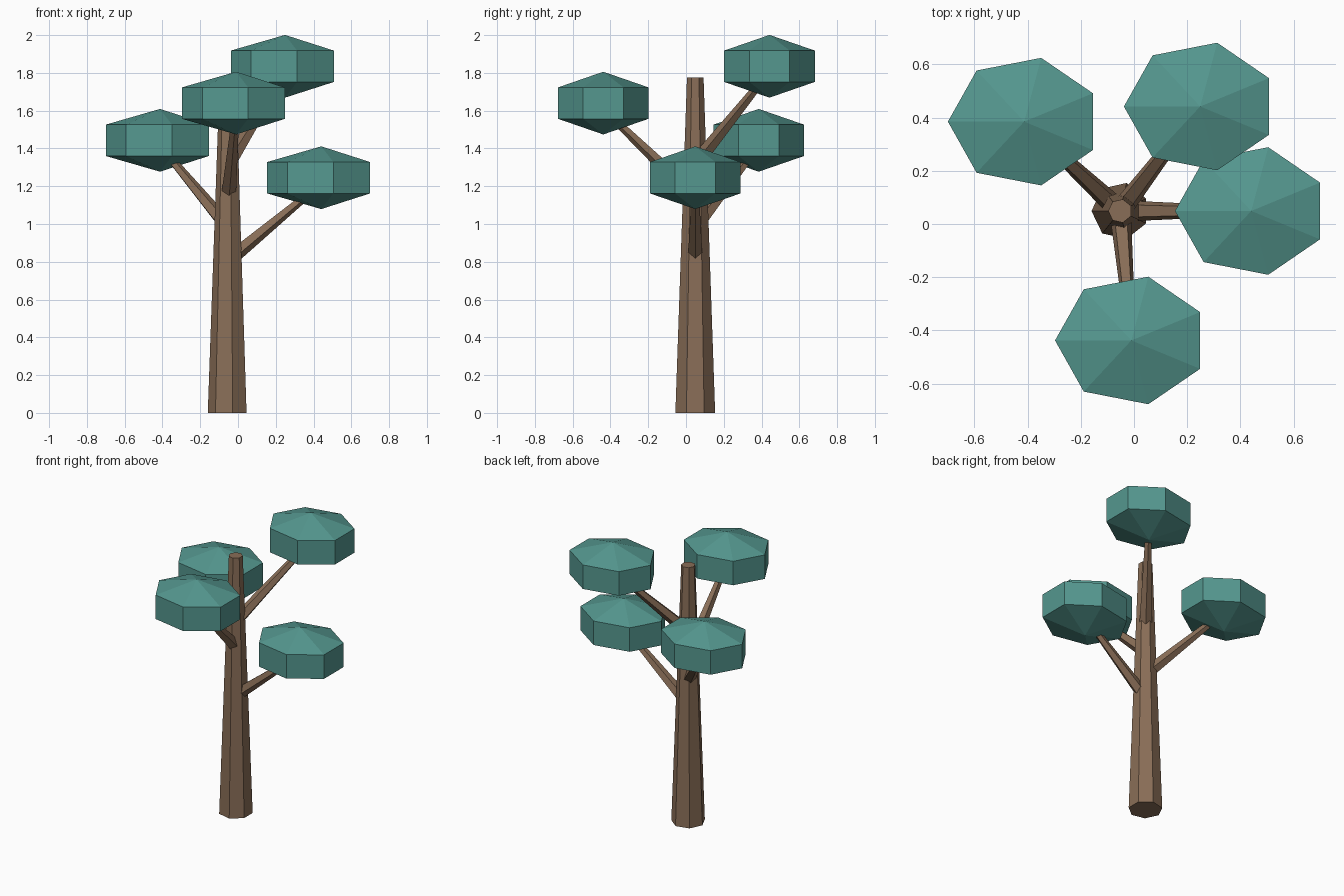
import bpy, bmesh
from math import sin, cos, pi
from mathutils import Vector

if "Cube" in bpy.data.objects:
    bpy.data.objects.remove(bpy.data.objects["Cube"])


def material(name, rgb):
    m = bpy.data.materials.new(name)
    m.diffuse_color = (*rgb, 1)
    m.use_nodes = True
    m.node_tree.nodes["Principled BSDF"].inputs["Base Color"].default_value = m.diffuse_color
    return m


WOOD = material("bark", (0.25, 0.155, 0.095))
LEAF = material("foliage", (0.09, 0.31, 0.275))


def ring(center, a, b, n):
    """n points around center; the first one lies at -a."""
    return [center - a * cos(2 * pi * i / n) + b * sin(2 * pi * i / n) for i in range(n)]


def hull(name, points, mat):
    """Flat-faced convex solid through the points."""
    bm = bmesh.new()
    for p in points:
        bm.verts.new(p)
    bmesh.ops.convex_hull(bm, input=bm.verts[:])
    bmesh.ops.dissolve_limit(bm, angle_limit=0.01, verts=bm.verts[:], edges=bm.edges[:])
    bmesh.ops.recalc_face_normals(bm, faces=bm.faces[:])
    me = bpy.data.meshes.new(name)
    bm.to_mesh(me)
    bm.free()
    me.materials.append(mat)
    ob = bpy.data.objects.new(name, me)
    bpy.context.collection.objects.link(ob)
    return ob


X, Y, Z = Vector((1, 0, 0)), Vector((0, 1, 0)), Vector((0, 0, 1))
ROOT = Vector((-0.052, 0.049, 0))

# Tapered seven-sided trunk
hull("trunk", ring(ROOT, X * 0.108, Y * 0.108, 7)
     + ring(ROOT + Z * 1.775, X * 0.045, Y * 0.045, 7), WOOD)

# Each limb: height on the trunk, centre of its leaf clump
limbs = {
    "right": (0.81, (0.441, 0.049, 1.245)),
    "left": (0.98, (-0.413, 0.385, 1.443)),
    "front": (1.145, (-0.01, -0.438, 1.64)),
    "back": (1.315, (0.249, 0.442, 1.835)),
}
for side, (height, centre) in limbs.items():
    c = Vector(centre)
    # Five-sided tapering branch with one edge facing down
    start, end = ROOT + Z * height, c - Z * 0.03
    d = (end - start).normalized()
    s = d.cross(Z).normalized()
    u = s.cross(d)
    hull(side + "_branch", ring(start, u * 0.042, s * 0.042, 5)
         + ring(end, u * 0.018, s * 0.018, 5), WOOD)
    # Seven-sided leaf clump: straight band with a shallow cone above and below
    pts = [c + Z * 0.166, c - Z * 0.166]
    for h in (-0.083, 0.083):
        pts += ring(c + Z * h, X * 0.287, Y * 0.246, 7)
    hull(side + "_foliage", pts, LEAF)
